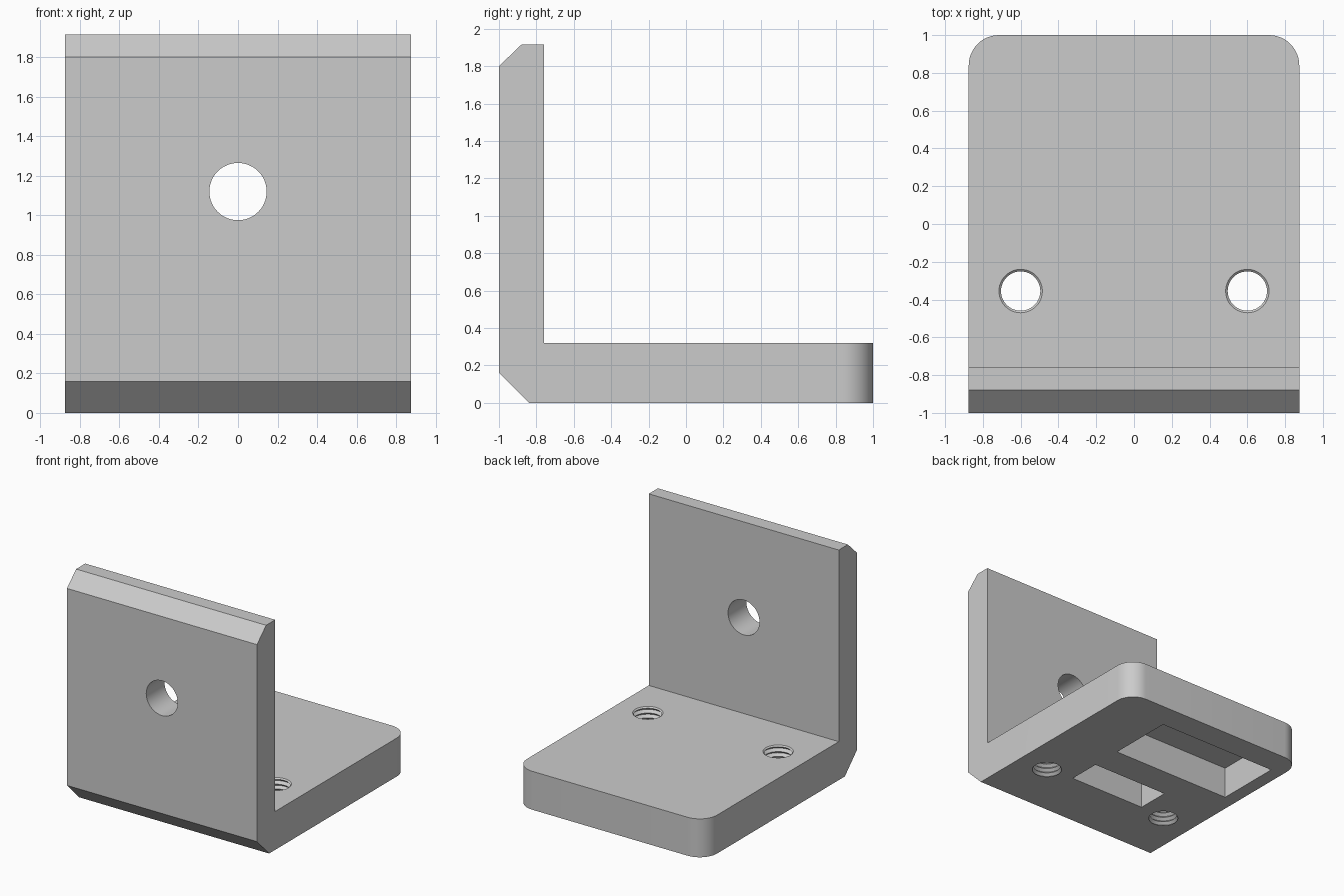
import bpy
import bmesh
import math
from mathutils import Matrix

if "Cube" in bpy.data.objects:
    bpy.data.objects.remove(bpy.data.objects["Cube"], do_unlink=True)

HALF_W, BASE_H, TOP = 0.875, 0.32, 1.915

grey = bpy.data.materials.new("plain grey")
grey.use_nodes = True
colour = (0.6, 0.6, 0.6, 1)
grey.diffuse_color = colour
grey.node_tree.nodes["Principled BSDF"].inputs["Base Color"].default_value = colour


def make_object(name, bm):
    bmesh.ops.recalc_face_normals(bm, faces=bm.faces)
    mesh = bpy.data.meshes.new(name)
    bm.to_mesh(mesh)
    bm.free()
    mesh.materials.append(grey)
    obj = bpy.data.objects.new(name, mesh)
    bpy.context.collection.objects.link(obj)
    return obj


def box_cutter(name, x0, x1, y0, y1, z0, z1):
    bm = bmesh.new()
    move = Matrix.Translation(((x0 + x1) / 2, (y0 + y1) / 2, (z0 + z1) / 2))
    size = Matrix.Diagonal((x1 - x0, y1 - y0, z1 - z0, 1))
    bmesh.ops.create_cube(bm, size=1, matrix=move @ size)
    return make_object(name, bm)


def turned_cutter(name, profile, matrix, sides=48):
    """Solid of revolution from (radius, height) pairs, capped at both ends."""
    bm = bmesh.new()
    rings = []
    for r, h in profile:
        angles = [math.tau * i / sides for i in range(sides)]
        rings.append([bm.verts.new((r * math.cos(a), r * math.sin(a), h)) for a in angles])
    for low, high in zip(rings, rings[1:]):
        for i in range(sides):
            j = (i + 1) % sides
            bm.faces.new((low[i], low[j], high[j], high[i]))
    bm.faces.new(rings[0])
    bm.faces.new(rings[-1])
    bm.transform(matrix)
    return make_object(name, bm)


# L-shaped bracket: side profile extruded across the width
profile = [(-0.84, 0), (1, 0), (1, BASE_H), (-0.76, BASE_H),
           (-0.76, TOP), (-0.88, TOP), (-1, 1.8), (-1, 0.16)]
bm = bmesh.new()
side = bm.faces.new([bm.verts.new((-HALF_W, y, z)) for y, z in profile])
extruded = bmesh.ops.extrude_face_region(bm, geom=[side])
bmesh.ops.translate(bm, vec=(2 * HALF_W, 0, 0),
                    verts=[g for g in extruded["geom"] if isinstance(g, bmesh.types.BMVert)])
bmesh.ops.recalc_face_normals(bm, faces=bm.faces)

# Rounded back corners of the base
corners = [e for e in bm.edges
           if all(v.co.y > 0.99 for v in e.verts)
           and abs(e.verts[0].co.z - e.verts[1].co.z) > 0.1]
bmesh.ops.bevel(bm, geom=corners, offset=0.16, segments=12, profile=0.5, affect='EDGES')
bracket = make_object("angle_bracket", bm)

# Plain hole through the upright plate
cutters = [turned_cutter("plate_hole_cutter", [(0.145, -0.3), (0.145, 0.3)],
                         Matrix.Translation((0, -0.88, 1.12)) @ Matrix.Rotation(math.pi / 2, 4, 'X'))]

# Threaded holes through the base
pitch = 0.04
thread = [(0.104 if i % 2 == 0 else 0.126, -0.05 + pitch / 2 * i) for i in range(23)]
for label, x in (("left", 0.6), ("right", -0.6)):
    cutters.append(turned_cutter(label + "_thread_cutter", thread,
                                 Matrix.Translation((x, -0.355, 0))))

# Two rectangular pockets in the underside
cutters.append(box_cutter("large_pocket_cutter", -0.76, 0.355, 0.215, 0.78, -0.1, 0.265))
cutters.append(box_cutter("small_pocket_cutter", -0.355, 0.355, -0.33, -0.05, -0.1, 0.265))

# Cut, then discard the cutters
bpy.context.view_layer.objects.active = bracket
bracket.select_set(True)
for cutter in cutters:
    cutter.hide_render = True
    mod = bracket.modifiers.new(cutter.name, 'BOOLEAN')
    mod.operation = 'DIFFERENCE'
    mod.solver = 'EXACT'
    mod.object = cutter
    bpy.ops.object.modifier_apply(modifier=mod.name)
    bpy.data.objects.remove(cutter, do_unlink=True)

bpy.ops.object.shade_smooth_by_angle(angle=math.radians(30))
